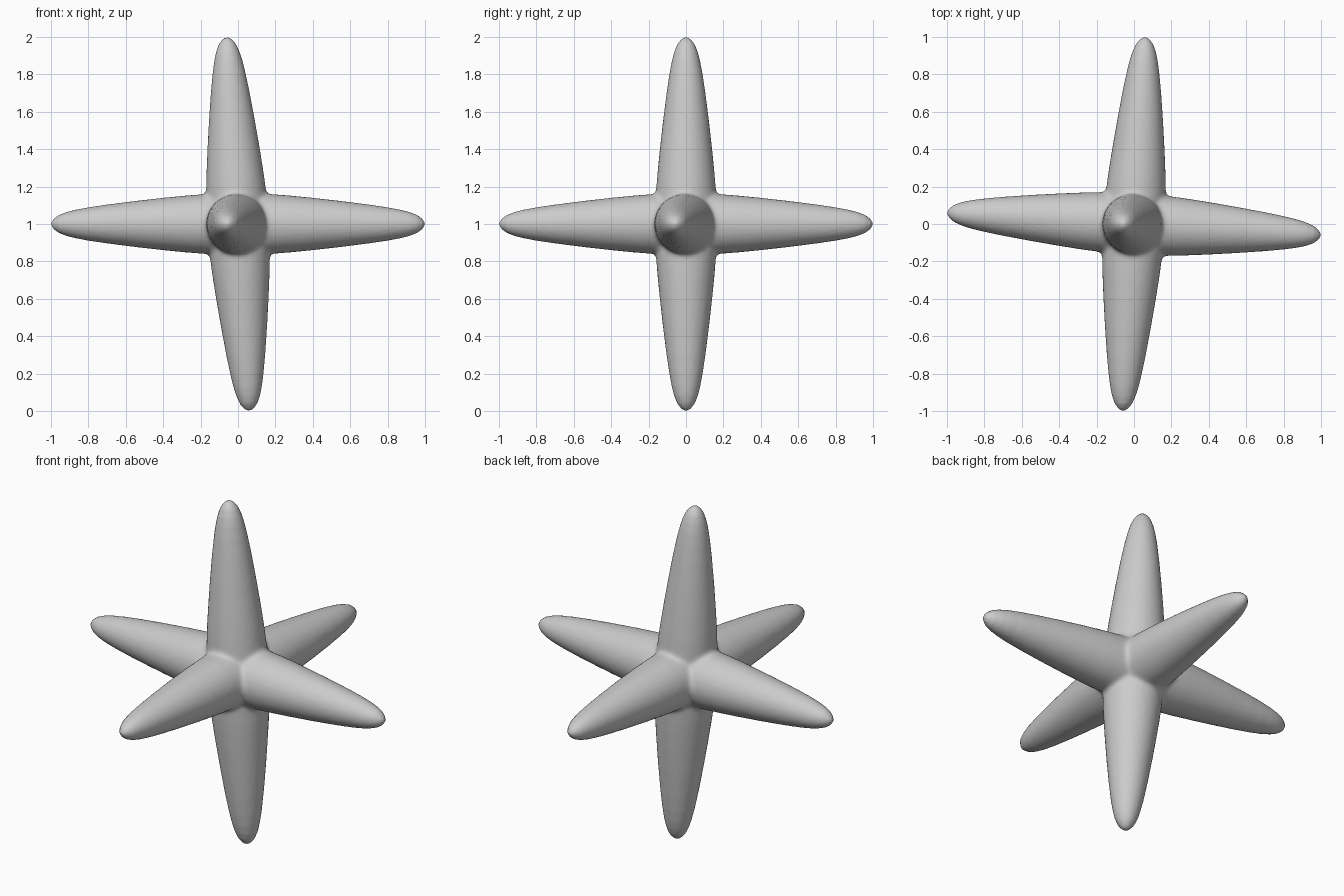
import bpy, bmesh, math
from mathutils import Vector, Matrix

if "Cube" in bpy.data.objects:
    bpy.data.objects.remove(bpy.data.objects["Cube"])

CENTRE = Vector((0, 0, 1))
# Half profile of one tapered arm: (distance from centre, radius)
HALF = [(0.0, 0.165), (0.15, 0.162), (0.25, 0.155), (0.4, 0.140), (0.55, 0.123),
        (0.7, 0.104), (0.8, 0.089), (0.87, 0.076), (0.92, 0.063), (0.96, 0.047),
        (0.985, 0.028), (0.998, 0.010)]
PROFILE = [(-s, r) for s, r in reversed(HALF[1:])] + HALF
SIDES = 32


def add_spindle(bm, axis):
    """Two opposite arms as one closed lathed spindle along the axis."""
    axis = Vector(axis)
    turn = axis.to_track_quat('Z', 'Y').to_matrix().to_4x4()
    place = Matrix.Translation(CENTRE) @ turn
    rings = []
    for s, r in PROFILE:
        s *= axis.length
        rings.append([bm.verts.new(place @ Vector((r * math.cos(a), r * math.sin(a), s)))
                      for a in (2 * math.pi * i / SIDES for i in range(SIDES))])
    for low, high in zip(rings, rings[1:]):
        for i in range(SIDES):
            j = (i + 1) % SIDES
            bm.faces.new((low[i], low[j], high[j], high[i]))
    bm.faces.new(rings[0][::-1])
    bm.faces.new(rings[-1])


# Three slightly tilted spindles crossing at the centre
bm = bmesh.new()
for axis in ((1, -0.06, 0), (0.06, 1, 0), (-0.06, 0, 1)):
    add_spindle(bm, axis)
mesh = bpy.data.meshes.new("six_armed_jack")
bm.to_mesh(mesh)
bm.free()
jack = bpy.data.objects.new("six_armed_jack", mesh)
bpy.context.collection.objects.link(jack)
bpy.context.view_layer.objects.active = jack
jack.select_set(True)

# Fuse the arms into one skin
fuse = jack.modifiers.new("fuse", 'REMESH')
fuse.mode = 'VOXEL'
fuse.voxel_size = 0.012
bpy.ops.object.modifier_apply(modifier=fuse.name)

# Soften only the joints around the centre
group = jack.vertex_groups.new(name="joints")
group.add([v.index for v in jack.data.vertices if (v.co - CENTRE).length < 0.32], 1.0, 'REPLACE')
soften = jack.modifiers.new("soften", 'SMOOTH')
soften.factor = 0.5
soften.iterations = 8
soften.vertex_group = group.name
bpy.ops.object.modifier_apply(modifier=soften.name)
bpy.ops.object.shade_smooth()
